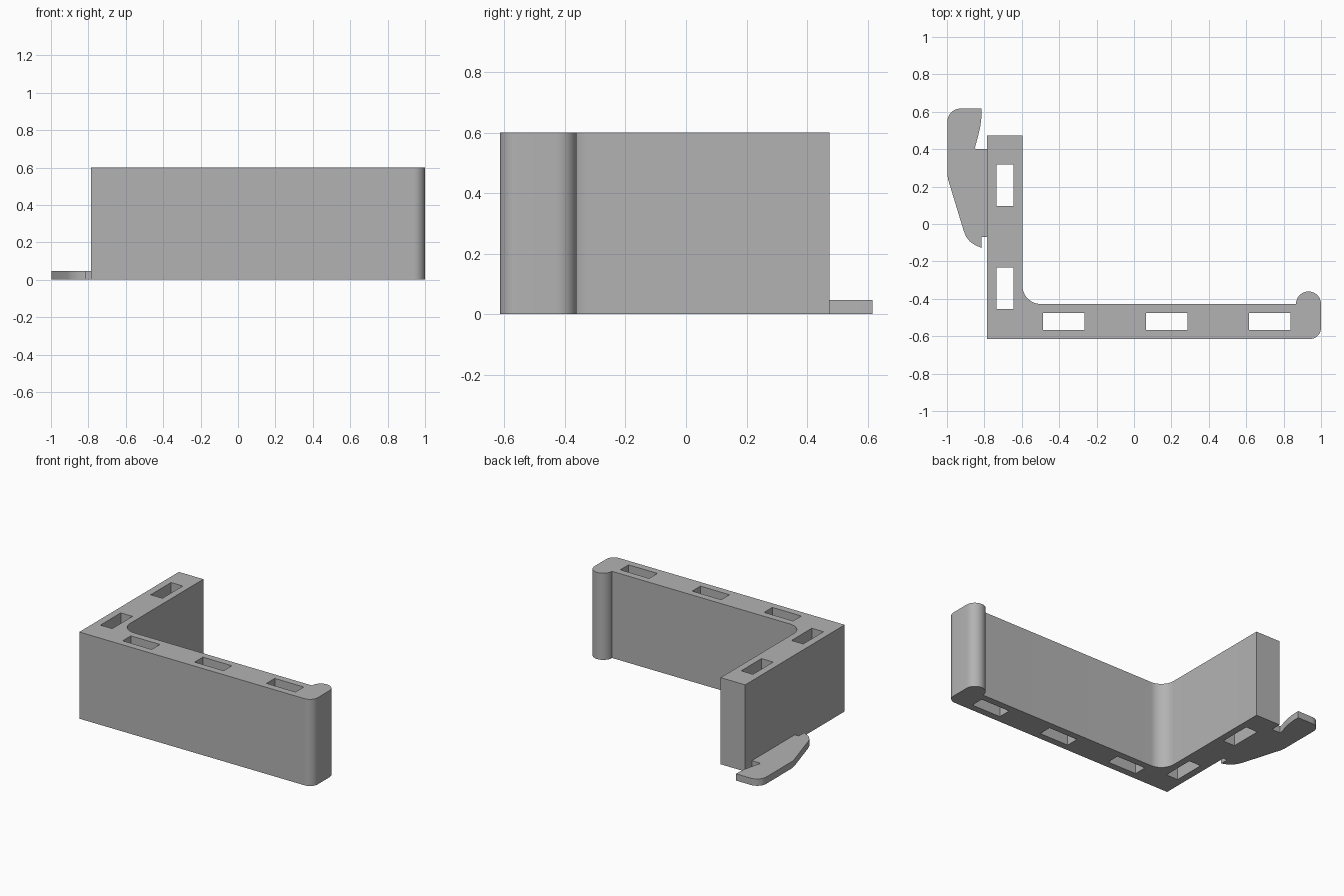
import bpy, bmesh
from math import sin, cos, radians

cube = bpy.data.objects.get("Cube")
if cube:
    bpy.data.objects.remove(cube, do_unlink=True)

grey = bpy.data.materials.new("plain grey")
grey.use_nodes = True
colour = (0.45, 0.45, 0.45, 1)
grey.diffuse_color = colour
grey.node_tree.nodes["Principled BSDF"].inputs["Base Color"].default_value = colour


def arc(cx, cy, r, start, end, steps=12):
    angles = [radians(start + (end - start) * i / steps) for i in range(steps + 1)]
    return [(cx + r * cos(a), cy + r * sin(a)) for a in angles]


def rect(cx, cy, w, d):
    return [(cx + sx * w / 2, cy + sy * d / 2)
            for sx, sy in ((-1, -1), (1, -1), (1, 1), (-1, 1))]


def extrude_profile(name, loops, height):
    """Fill an outline (with optional hole loops) and raise it to a height."""
    bm = bmesh.new()
    edges = []
    for loop in loops:
        verts = [bm.verts.new((x, y, 0)) for x, y in loop]
        edges += [bm.edges.new((v, verts[i - 1])) for i, v in enumerate(verts)]
    bmesh.ops.triangle_fill(bm, edges=edges, use_beauty=True, normal=(0, 0, 1))
    result = bmesh.ops.extrude_face_region(bm, geom=bm.faces[:], use_keep_orig=True)
    top = [g for g in result["geom"] if isinstance(g, bmesh.types.BMVert)]
    bmesh.ops.translate(bm, verts=top, vec=(0, 0, height))
    bmesh.ops.recalc_face_normals(bm, faces=bm.faces[:])
    mesh = bpy.data.meshes.new(name)
    bm.to_mesh(mesh)
    bm.free()
    mesh.materials.append(grey)
    obj = bpy.data.objects.new(name, mesh)
    bpy.context.collection.objects.link(obj)
    bpy.ops.object.select_all(action="DESELECT")
    obj.select_set(True)
    bpy.context.view_layer.objects.active = obj
    bpy.ops.object.shade_smooth_by_angle(angle=radians(30))
    return obj


# L-shaped bracket: square outer corner, filleted inner corner, rounded lip
left, front, back = -0.785, -0.615, 0.474
inner_x, inner_y = -0.597, -0.428
bracket = [(left, back), (left, front)]
bracket += arc(0.94, front + 0.06, 0.06, -90, 0)
bracket += arc(0.933, inner_y, 0.067, 0, 180, 20)
bracket += arc(inner_x + 0.1, inner_y + 0.1, 0.1, 270, 180)
bracket += [(inner_x, back)]

# Slots running through both arms
slots = [rect(x, -0.521, 0.222, 0.09) for x in (-0.376, 0.175, 0.726)]
slots += [rect(-0.69, y, 0.09, 0.222) for y in (-0.344, 0.206)]
extrude_profile("slotted_bracket", [bracket] + slots, 0.6)

# Thin hooked tab on the outer side of the short arm
tab = [(left, 0.4), (-0.848, 0.4), (-0.85, 0.41), (-0.835, 0.465),
       (-0.823, 0.515), (-0.816, 0.565), (-0.815, 0.617)]
tab += arc(-0.928, 0.547, 0.07, 90, 180)
tab += [(-0.998, 0.265), (-0.993, 0.235), (-0.91, -0.038), (-0.898, -0.067),
        (-0.878, -0.093), (-0.85, -0.113), (-0.815, -0.128), (-0.815, -0.07), (left, -0.07)]
extrude_profile("hook_tab", [tab], 0.047)
